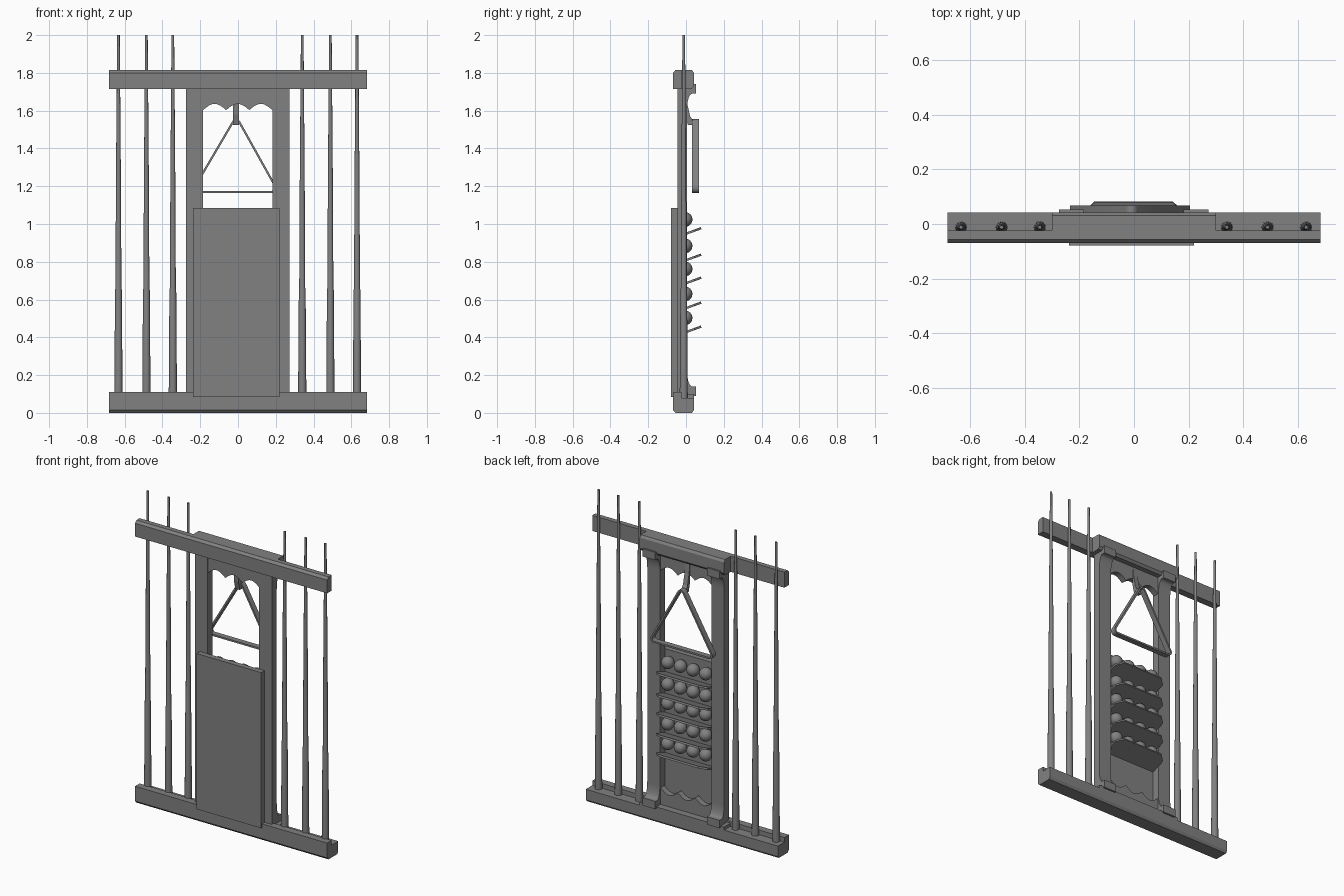
import bpy, bmesh, math
from mathutils import Vector, Matrix

cube = bpy.data.objects.get("Cube")
if cube:
    bpy.data.objects.remove(cube, do_unlink=True)

GREY = (0.22, 0.22, 0.22, 1)
mat = bpy.data.materials.new("plain grey")
mat.use_nodes = True
mat.diffuse_color = GREY
mat.node_tree.nodes["Principled BSDF"].inputs["Base Color"].default_value = GREY


def finish(name, bm, smooth=False):
    bmesh.ops.recalc_face_normals(bm, faces=bm.faces[:])
    mesh = bpy.data.meshes.new(name)
    bm.to_mesh(mesh)
    bm.free()
    mesh.materials.append(mat)
    obj = bpy.data.objects.new(name, mesh)
    bpy.context.collection.objects.link(obj)
    if smooth:
        bpy.ops.object.select_all(action='DESELECT')
        obj.select_set(True)
        bpy.context.view_layer.objects.active = obj
        bpy.ops.object.shade_smooth_by_angle(angle=math.radians(40))
    return obj


def extrude(name, points, axis, lo, hi, smooth=False):
    """Extrude a flat outline along x, y or z between lo and hi."""
    bm = bmesh.new()
    place = {'x': lambda a, b: (lo, a, b),
             'y': lambda a, b: (a, lo, b),
             'z': lambda a, b: (a, b, lo)}[axis]
    face = bm.faces.new([bm.verts.new(place(a, b)) for a, b in points])
    new = bmesh.ops.extrude_face_region(bm, geom=[face])["geom"]
    step = Vector([hi - lo if c == axis else 0 for c in "xyz"])
    bmesh.ops.translate(bm, vec=step, verts=[v for v in new if isinstance(v, bmesh.types.BMVert)])
    return finish(name, bm, smooth)


def rect(a0, a1, b0, b1):
    return [(a0, b0), (a1, b0), (a1, b1), (a0, b1)]


W, MID = 0.683, 0.3

# Top rail: slim front strip, thicker middle behind it
extrude("top_rail", [(-0.07, 1.715), (-0.024, 1.715), (-0.024, 1.815),
                     (-0.056, 1.815), (-0.07, 1.8)], 'x', -W, W)
extrude("top_rail_middle", [(-0.024, 1.715), (0.03, 1.715), (0.042, 1.73), (0.042, 1.8),
                            (0.032, 1.815), (-0.024, 1.815)], 'x', -MID, MID)

# Bottom rail: front lip with a ledge for the cues
extrude("bottom_rail", [(-0.056, 0), (0.032, 0), (0.042, 0.015), (0.042, 0.08),
                        (-0.024, 0.08), (-0.024, 0.11), (-0.07, 0.11), (-0.07, 0.015)], 'x', -W, W)
extrude("bottom_rail_middle", rect(-0.024, 0.042, 0.08, 0.1), 'x', -MID, MID)

# Pillars with blocks and curved brackets at both ends
half = [(0.053, 0.09), (0.053, 0.14), (0.033, 0.14)]
for i in range(1, 8):
    a = math.radians(90 * i / 7)
    half.append((0.033 - 0.028 * math.sin(a), 0.225 - 0.085 * math.cos(a)))
outline = [(-0.045, 0.09)] + half + [(y, 1.83 - z) for y, z in reversed(half)] + [(-0.045, 1.74)]
for side, x0, x1 in (("right", -0.275, -0.185), ("left", 0.182, 0.272)):
    extrude(side + "_pillar", outline, 'x', x0, x1, True)

# Scalloped crosspieces between the pillars
wave = []
for i in range(37):
    t = i / 36
    wave.append((-0.185 + 0.367 * t, 1.603 + 0.033 * abs(math.sin(3 * math.pi * t))))
extrude("top_scallop", wave + [(0.182, 1.73), (-0.185, 1.73)], 'y', -0.04, -0.002)
extrude("bottom_scallop", [(x, 1.81 - z) for x, z in wave] + [(0.182, 0.08), (-0.185, 0.08)],
        'y', -0.04, -0.002)

# Front panel
extrude("front_panel", rect(-0.238, 0.219, 0.085, 1.085), 'y', -0.079, -0.045)

# Hook and hanging triangle frame
extrude("rack_hook", [(-0.01, 1.7), (0.0, 1.7), (0.006, 1.64), (0.022, 1.57), (0.036, 1.55),
                      (0.036, 1.525), (0.01, 1.525), (-0.004, 1.58)], 'x', -0.026, 0.006)


def rounded_triangle(r):
    pts = []
    for cx, cz, start, end in ((0.0, 1.53, 30, 150), (-0.2, 1.19, 150, 270), (0.19, 1.19, 270, 390)):
        for i in range(7):
            a = math.radians(start + (end - start) * i / 6)
            pts.append((cx - 0.01 + r * math.cos(a), cz + r * math.sin(a)))
    return pts


bm = bmesh.new()
rings = [[bm.verts.new((x, y, z)) for x, z in rounded_triangle(r)]
         for r, y in ((0.025, 0.032), (0.025, 0.068), (0.014, 0.068), (0.014, 0.032))]
count = len(rings[0])
for k in range(4):
    a, b = rings[k], rings[(k + 1) % 4]
    for i in range(count):
        j = (i + 1) % count
        bm.faces.new((a[i], a[j], b[j], b[i]))
finish("triangle_frame", bm, True)

# Tilted ball shelves, each with four balls
tilt = Matrix.Rotation(math.radians(20), 4, 'X')
for row, z in enumerate((0.503, 0.63, 0.762, 0.884, 1.024), 1):
    shelf = extrude("ball_shelf_%d" % row, [(-0.185, -0.055), (0.182, -0.055), (0.182, 0.045),
                                            (0.142, 0.083), (-0.145, 0.083), (-0.185, 0.045)],
                    'z', -0.012, 0)
    shelf.data.transform(Matrix.Translation((0, 0, z - 0.069)) @ tilt)
    for col in range(4):
        bm = bmesh.new()
        bmesh.ops.create_uvsphere(bm, u_segments=20, v_segments=12, radius=0.039,
                                  matrix=Matrix.Translation((-0.137 + 0.09 * col, -0.005, z)))
        finish("ball_%d_%d" % (row, col + 1), bm, True)

# Cues: tapered shafts with a thicker butt
CUE = [(0.08, 0.022), (0.65, 0.018), (0.66, 0.016), (1.25, 0.013), (2.0, 0.007)]
for n, x in enumerate((-0.633, -0.485, -0.345, 0.34, 0.489, 0.63), 1):
    bm = bmesh.new()
    rings = []
    for z, r in CUE:
        rings.append([bm.verts.new((x + r * math.cos(a), -0.012 + r * math.sin(a), z))
                      for a in (math.tau * i / 14 for i in range(14))])
    for a, b in zip(rings, rings[1:]):
        for i in range(14):
            bm.faces.new((a[i], a[i - 1], b[i - 1], b[i]))
    bm.faces.new(rings[0])
    bm.faces.new(rings[-1])
    finish("cue_%d" % n, bm, True)
